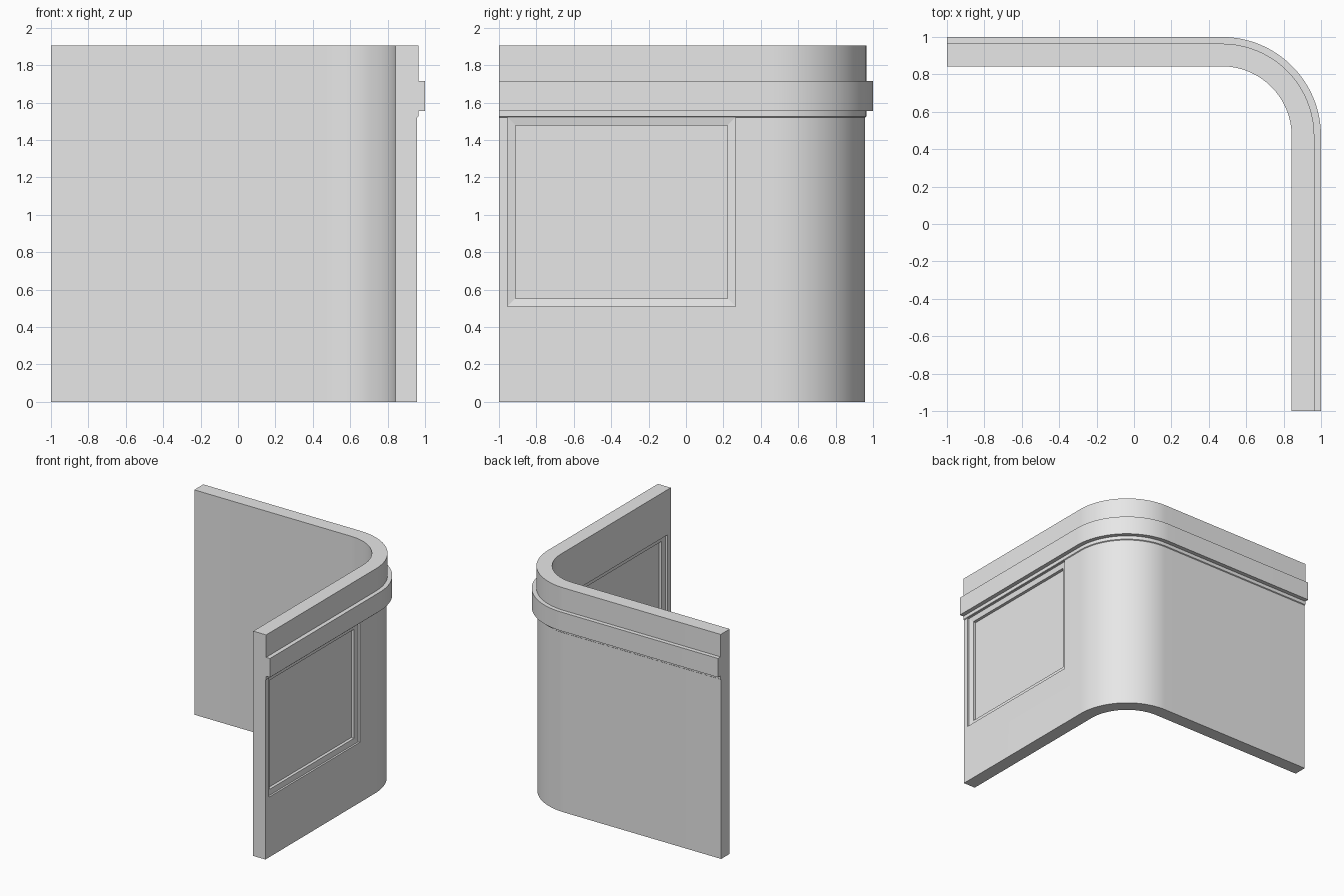
import bpy, bmesh, math

if "Cube" in bpy.data.objects:
    bpy.data.objects.remove(bpy.data.objects["Cube"])

# One plain grey for the whole wall
grey = bpy.data.materials.new("plain grey")
grey.diffuse_color = (0.8, 0.8, 0.8, 1)
grey.use_nodes = True
grey.node_tree.nodes["Principled BSDF"].inputs["Base Color"].default_value = grey.diffuse_color

CEN = 0.47          # centre of the rounded corner in x and y
INNER = 0.843       # inner face distance
STEPS = 32

# Cross-section: (distance of face from the axis, height)
PROFILE = [(INNER, 0), (0.957, 0), (0.957, 1.52), (0.964, 1.525), (0.964, 1.555),
           (1.0, 1.555), (1.0, 1.715), (0.964, 1.715), (0.964, 1.905), (INNER, 1.905)]


def make_object(name, bm):
    bmesh.ops.recalc_face_normals(bm, faces=bm.faces)
    mesh = bpy.data.meshes.new(name)
    bm.to_mesh(mesh)
    bm.free()
    mesh.materials.append(grey)
    obj = bpy.data.objects.new(name, mesh)
    bpy.context.collection.objects.link(obj)
    return obj


def loft(bm, rings):
    """Join rings of points into a closed solid."""
    rows = [[bm.verts.new(p) for p in ring] for ring in rings]
    n = len(rows[0])
    for a, b in zip(rows, rows[1:]):
        for i in range(n):
            j = (i + 1) % n
            bm.faces.new((a[i], a[j], b[j], b[i]))
    bm.faces.new(rows[0])
    bm.faces.new(rows[-1])


# Wall with moulding: profile swept along one leg, round the corner, along the other
rings = [[(d, -1, z) for d, z in PROFILE]]
for k in range(STEPS + 1):
    a = math.pi / 2 * k / STEPS
    rings.append([(CEN + (d - CEN) * math.cos(a), CEN + (d - CEN) * math.sin(a), z)
                  for d, z in PROFILE])
rings.append([(-1, d, z) for d, z in PROFILE])
bm = bmesh.new()
loft(bm, rings)
wall = make_object("corner_wall", bm)


# Panel recess on both sides of the right leg: step, sloped frame, second step
def rect(x, inset):
    y0, y1, z0, z1 = -0.955 + inset, 0.265 - inset, 0.51 + inset, 1.522 - inset
    return [(x, y0, z0), (x, y1, z0), (x, y1, z1), (x, y0, z1)]


def recess(name, face, inward):
    bm = bmesh.new()
    loft(bm, [rect(face - inward * 0.03, 0), rect(face + inward * 0.016, 0),
              rect(face + inward * 0.024, 0.044), rect(face + inward * 0.05, 0.044)])
    return make_object(name, bm)


bpy.context.view_layer.objects.active = wall
for name, face, inward in (("outer_recess_cutter", 0.957, -1), ("inner_recess_cutter", INNER, 1)):
    cutter = recess(name, face, inward)
    cutter.hide_render = True
    mod = wall.modifiers.new("recess", 'BOOLEAN')
    mod.operation = 'DIFFERENCE'
    mod.solver = 'EXACT'
    mod.object = cutter
    bpy.ops.object.modifier_apply(modifier=mod.name)
    bpy.data.objects.remove(cutter)

# Smooth corner, crisp moulding edges
wall.select_set(True)
bpy.ops.object.shade_smooth_by_angle(angle=math.radians(12))
